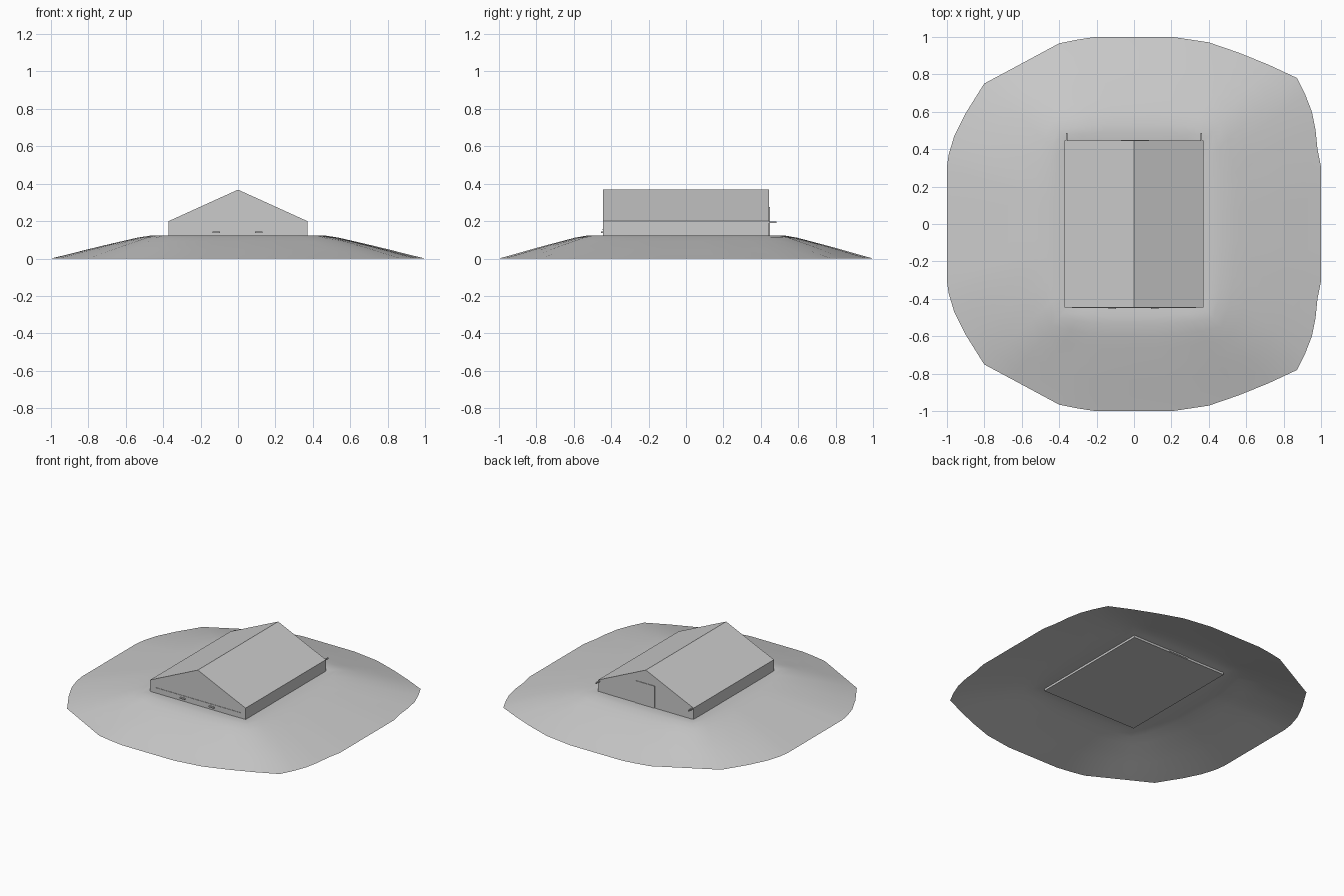
import bpy, bmesh
from mathutils import Vector

if "Cube" in bpy.data.objects:
    bpy.data.objects.remove(bpy.data.objects["Cube"])

HX, HY = 0.37, 0.445   # half size of the house


def make(name, bm, smooth=False):
    me = bpy.data.meshes.new(name)
    bm.to_mesh(me)
    bm.free()
    ob = bpy.data.objects.new(name, me)
    bpy.context.collection.objects.link(ob)
    if smooth:
        for p in me.polygons:
            p.use_smooth = True
    return ob


def box(name, lo, hi):
    bm = bmesh.new()
    bmesh.ops.create_cube(bm, size=1)
    lo, hi = Vector(lo), Vector(hi)
    for v in bm.verts:
        v.co = Vector([(lo[i] + hi[i]) / 2 + v.co[i] * (hi[i] - lo[i]) for i in range(3)])
    return make(name, bm)


# Mound: half outline mirrored in y, blended inward to the house footprint
half = [(1, 0), (1, .15), (1, .3), (.98, .4), (.97, .5), (.95, .6), (.915, .69), (.87, .78),
        (.72, .85), (.56, .915), (.4, .97), (.3, .985), (.2, 1), (0, 1), (-.2, 1), (-.3, .985), (-.4, .965),
        (-.53, .895), (-.66, .825), (-.8, .75), (-.9, .59), (-.96, .47), (-.99, .37), (-1, .3),
        (-1, .15), (-1, 0)]
outline = half + [(x, -y) for x, y in reversed(half[1:-1])]
profile = [(0, .12), (.08, .124), (.16, .122), (.27, .111), (.4, .092),
           (.55, .07), (.7, .047), (.85, .023), (1, 0)]
bm = bmesh.new()
rings = []
for t, z in profile:
    ring = []
    for x, y in outline:
        k = 1 / max(abs(x) / HX, abs(y) / HY)   # hit point on the house wall
        ring.append(bm.verts.new((x * (k + (1 - k) * t), y * (k + (1 - k) * t), z)))
    rings.append(ring)
n = len(outline)
for a, b in zip(rings, rings[1:]):
    for i in range(n):
        j = (i + 1) % n
        bm.faces.new((a[i], b[i], b[j], a[j]))
make("ground_mound", bm, True)

# House: gabled profile extruded along y
bm = bmesh.new()
gable = [(-HX, .105), (HX, .105), (HX, .2), (0, .368), (-HX, .2)]
face = bm.faces.new([bm.verts.new((x, -HY, z)) for x, z in gable])
out = bmesh.ops.extrude_face_region(bm, geom=[face])
bmesh.ops.translate(bm, vec=(0, 2 * HY, 0),
                    verts=[g for g in out["geom"] if isinstance(g, bmesh.types.BMVert)])
bmesh.ops.recalc_face_normals(bm, faces=bm.faces)
make("house", bm)

# Back door and projecting eave beams
box("back_door", (-.07, HY - .01, .11), (.08, HY + .004, .275))
for s in (-1, 1):
    box("eave_beam", (s * .36 - .004, HY - .01, .19), (s * .36 + .004, .485, .198))

# Front trim strip and two small vents
box("front_trim", (-.33, -HY - .003, .155), (.33, -HY + .01, .159))
for x in (-.115, .11):
    box("front_vent", (x - .02, -.455, .136), (x + .02, -HY + .01, .144))
